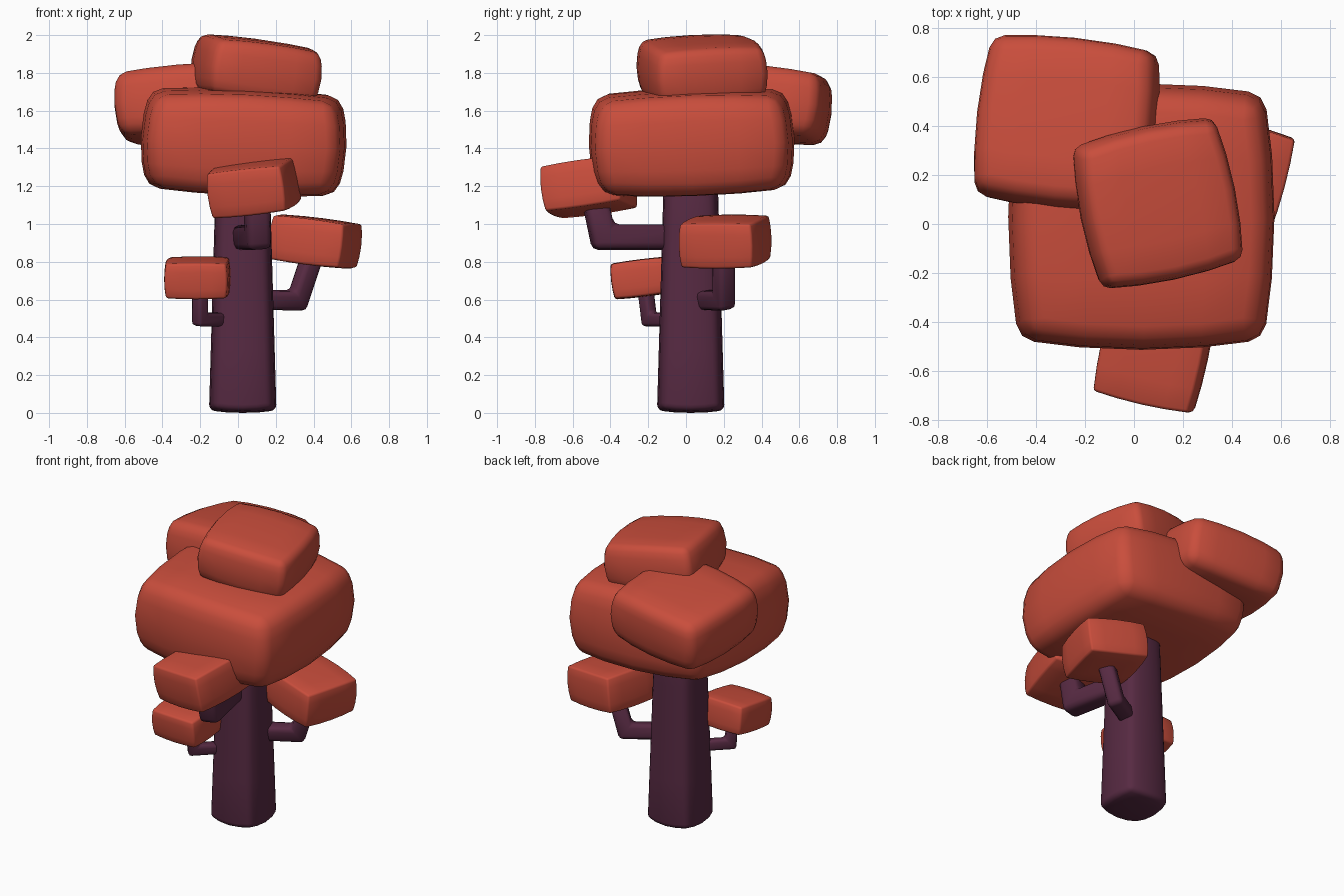
import bpy, bmesh, math
from mathutils import Euler, Vector

if "Cube" in bpy.data.objects:
    bpy.data.objects.remove(bpy.data.objects["Cube"])


def material(name, rgb):
    m = bpy.data.materials.new(name)
    m.diffuse_color = (*rgb, 1)
    m.use_nodes = True
    m.node_tree.nodes["Principled BSDF"].inputs["Base Color"].default_value = m.diffuse_color
    return m


RED = material("leaf red", (0.585, 0.075, 0.045))
PLUM = material("bark plum", (0.095, 0.023, 0.055))


def finish(ob, mat, bevel, segments):
    ob.data.materials.clear()
    ob.data.materials.append(mat)
    bpy.ops.object.select_all(action='DESELECT')
    bpy.context.view_layer.objects.active = ob
    ob.select_set(True)
    bpy.ops.object.shade_smooth()
    mod = ob.modifiers.new("soft edges", 'BEVEL')
    mod.width, mod.segments = bevel, segments
    mod.limit_method, mod.angle_limit = 'ANGLE', math.radians(35)


def block(name, mat, centre, half, rot=(0, 0, 0), bulge=0.09, taper=0.0,
          bevel=0.012, segments=2, upright=False):
    """Box with bulging sides and softened edges; upright bulges in plan only."""
    bm = bmesh.new()
    bmesh.ops.create_cube(bm, size=2)
    bmesh.ops.subdivide_edges(bm, edges=bm.edges[:], cuts=3, use_grid_fill=True)
    turn = Euler([math.radians(a) for a in rot]).to_matrix()
    for v in bm.verts:
        x, y, z = v.co
        t = 1 + taper * z
        zz = 0 if upright else z * z
        end = 0.04 if upright else bulge
        p = Vector((x * half[0] * t * (1 - bulge * (y * y + zz) / 2),
                    y * half[1] * t * (1 - bulge * (x * x + zz) / 2),
                    z * half[2] * (1 - end * (x * x + y * y) / 2)))
        v.co = turn @ p + Vector(centre)
    me = bpy.data.meshes.new(name)
    bm.to_mesh(me)
    bm.free()
    ob = bpy.data.objects.new(name, me)
    bpy.context.collection.objects.link(ob)
    finish(ob, mat, bevel, segments)


def branch(name, pts, width):
    """Bent square limb: rings at the start, mitred elbow and tip."""
    pts = [Vector(p) for p in pts]
    d = [(pts[1] - pts[0]).normalized(), (pts[2] - pts[1]).normalized()]
    side = d[0].cross(d[1]).normalized()
    mid = (d[0] + d[1]).normalized()
    bm = bmesh.new()
    rings = []
    for p, t, k in zip(pts, (d[0], mid, d[1]), (1, 1 / mid.dot(d[0]), 1)):
        up = side.cross(t) * k
        rings.append([bm.verts.new(p + (side * a + up * b) * width / 2)
                      for a, b in ((-1, -1), (1, -1), (1, 1), (-1, 1))])
    for r, s in zip(rings, rings[1:]):
        for i in range(4):
            j = (i + 1) % 4
            bm.faces.new((r[i], r[j], s[j], s[i]))
    bm.faces.new(rings[0])
    bm.faces.new(rings[-1])
    bmesh.ops.recalc_face_normals(bm, faces=bm.faces[:])
    me = bpy.data.meshes.new(name)
    bm.to_mesh(me)
    bm.free()
    ob = bpy.data.objects.new(name, me)
    bpy.context.collection.objects.link(ob)
    finish(ob, PLUM, width * 0.25, 2)


# trunk
block("trunk", PLUM, (0.025, 0.025, 0.65), (0.160, 0.160, 0.65),
      bulge=0.32, taper=-0.115, bevel=0.03, segments=3, upright=True)

# branches
branch("front_branch", [(0.03, -0.06, 0.93), (0.105, -0.44, 0.93), (0.10, -0.48, 1.12)], 0.13)
branch("right_branch", [(0.08, 0.06, 0.60), (0.315, 0.20, 0.595), (0.39, 0.20, 0.82)], 0.10)
branch("left_branch", [(-0.05, -0.05, 0.495), (-0.20, -0.195, 0.495), (-0.20, -0.215, 0.66)], 0.07)

# large leaf masses
block("main_crown", RED, (0.03, 0.03, 1.435), (0.545, 0.545, 0.282), (2, 2.5, 0),
      bulge=0.15, bevel=0.065, segments=2)
block("top_crown", RED, (0.097, 0.085, 1.815), (0.32, 0.32, 0.163), (3, 7.5, 12),
      bulge=0.15, bevel=0.035)
block("back_crown", RED, (-0.275, 0.41, 1.637), (0.37, 0.352, 0.19), (-6, -5, -6),
      bulge=0.14, bevel=0.05)

# small leaf clumps on the branches
block("front_clump", RED, (0.085, -0.515, 1.195), (0.218, 0.225, 0.13), (8, -6, -13))
block("right_clump", RED, (0.408, 0.207, 0.907), (0.212, 0.212, 0.126), (0, 7, -15))
block("left_clump", RED, (-0.215, -0.225, 0.715), (0.174, 0.17, 0.1), (7, 0, -3))
